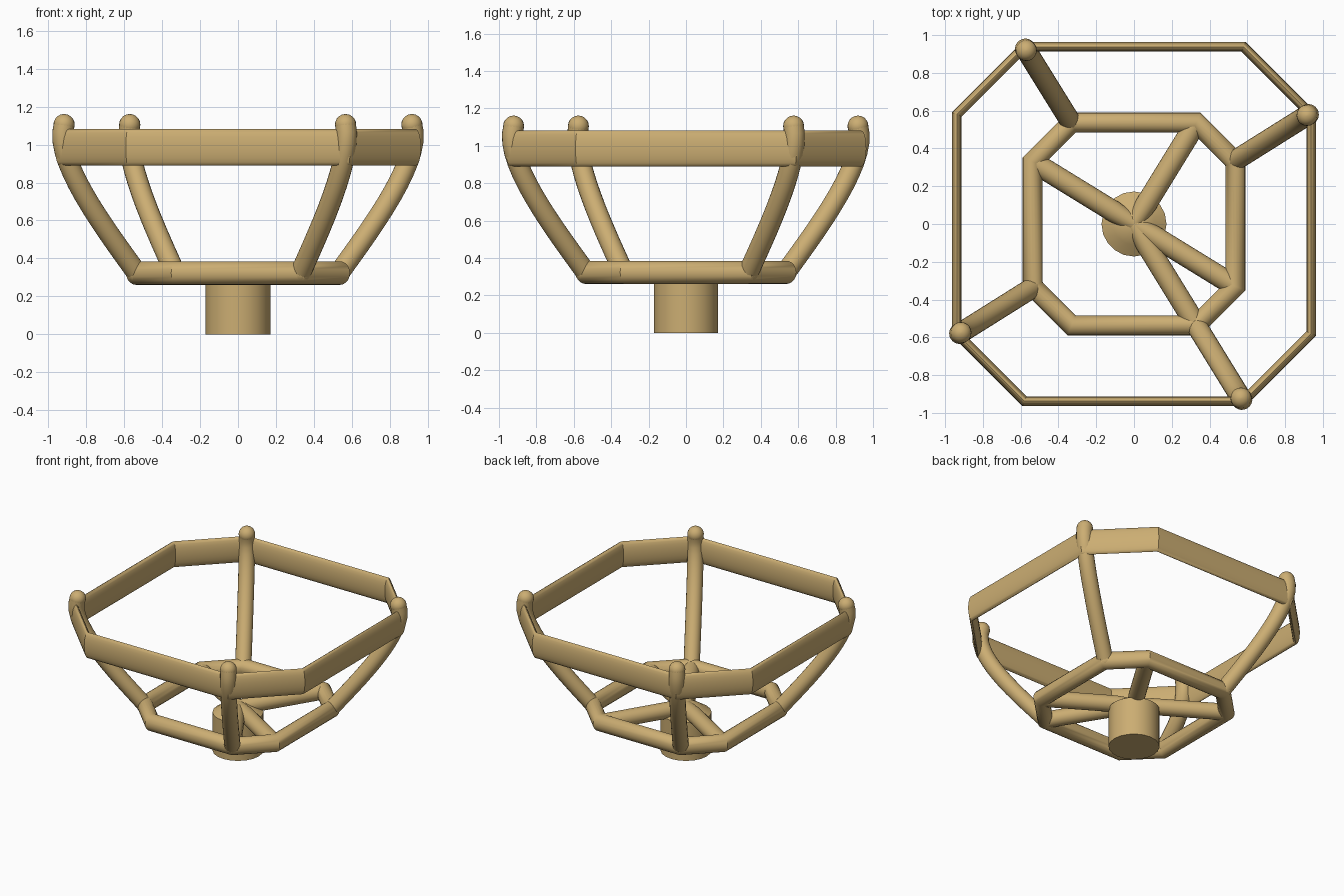
import bpy, bmesh, math
from mathutils import Vector

if "Cube" in bpy.data.objects:
    bpy.data.objects.remove(bpy.data.objects["Cube"])

mat = bpy.data.materials.new("tan_wood")
mat.diffuse_color = (0.60, 0.42, 0.17, 1)
mat.use_nodes = True
mat.node_tree.nodes["Principled BSDF"].inputs["Base Color"].default_value = mat.diffuse_color
Z = Vector((0, 0, 1))
SIDES = 20


def skin(name, rings, closed=False):
    """Bridge successive cross-sections into one smooth-shaded mesh."""
    bm = bmesh.new()
    loops = [[bm.verts.new(p) for p in ring] for ring in rings]
    n, k = len(loops), len(loops[0])
    for i in range(n if closed else n - 1):
        a, b = loops[i], loops[(i + 1) % n]
        for j in range(k):
            bm.faces.new((a[j], a[(j + 1) % k], b[(j + 1) % k], b[j]))
    if not closed:
        bm.faces.new(loops[0][::-1])
        bm.faces.new(loops[-1])
    bmesh.ops.recalc_face_normals(bm, faces=bm.faces)
    me = bpy.data.meshes.new(name)
    bm.to_mesh(me)
    bm.free()
    ob = bpy.data.objects.new(name, me)
    bpy.context.collection.objects.link(ob)
    me.materials.append(mat)
    bpy.ops.object.select_all(action='DESELECT')
    ob.select_set(True)
    bpy.context.view_layer.objects.active = ob
    bpy.ops.object.shade_smooth_by_angle(angle=math.radians(35))
    return ob


def section(c, u, v, a, b):
    return [c + u * (a * math.cos(t)) + v * (b * math.sin(t))
            for t in (2 * math.pi * j / SIDES for j in range(SIDES))]


def octagon_ring(name, near, far, z, a, b):
    """Mitred eight-cornered hoop with an oval section."""
    pts = [(far, near), (near, far), (-near, far), (-far, near),
           (-far, -near), (-near, -far), (near, -far), (far, -near)]
    pts = [Vector((x, y, z)) for x, y in pts]
    rings = []
    for i, p in enumerate(pts):
        d0 = (p - pts[i - 1]).normalized()
        d1 = (pts[(i + 1) % 8] - p).normalized()
        n0, n1 = d0.cross(Z), d1.cross(Z)
        m = (n0 + n1).normalized()
        rings.append(section(p, m, Z, a / m.dot(n0), b))
    return skin(name, rings, True)


def rod(name, pts, side, radii):
    rings = []
    for i, p in enumerate(pts):
        t = (pts[min(i + 1, len(pts) - 1)] - pts[max(i - 1, 0)]).normalized()
        rings.append(section(p, side, t.cross(side).normalized(), radii[i], radii[i]))
    return skin(name, rings)


def ball_joint(name, c, r):
    """Small rounded end or joint."""
    rings = []
    for i in range(11):
        f = math.pi * (0.02 + 0.96 * i / 10)
        s = r * math.sin(f)
        rings.append(section(c - Z * (r * math.cos(f)), Vector((1, 0, 0)), Vector((0, 1, 0)), s, s))
    return skin(name, rings)


# hoops
octagon_ring("upper_ring", 0.58, 0.938, 0.985, 0.026, 0.096)
octagon_ring("lower_ring", 0.33, 0.537, 0.323, 0.053, 0.062)

# hub, tapering into the spokes
hub = [(0.172, 0), (0.172, 0.285), (0.11, 0.325), (0.05, 0.36)]
skin("hub", [section(Z * z, Vector((1, 0, 0)), Vector((0, 1, 0)), r, r) for r, z in hub])

# four spokes under the lower ring
for i, (x, y) in enumerate([(0.33, 0.537), (-0.537, 0.33), (0.537, -0.33), (0.33, -0.537)]):
    e = Vector((x, y, 0.323))
    c = Vector((0, 0, 0.323))
    side = (e - c).cross(Z).normalized()
    rod(f"spoke_{i + 1}", [c, c.lerp(e, 0.2), c.lerp(e, 0.97)], side, [0.045, 0.057, 0.057])

# four curved arms, sampled from a Bezier in the radial plane
foot, ctrl1, ctrl2, tip = (0.63, 0.325), (0.83, 0.56), (1.15, 0.92), (1.082, 1.105)
for i, (x, y) in enumerate([(0.927, 0.582), (-0.582, 0.938), (-0.927, -0.582), (0.578, -0.94)]):
    d = Vector((x, y, 0)).normalized()
    pts = []
    for k in range(15):
        t = k / 14
        w = ((1 - t) ** 3, 3 * t * (1 - t) ** 2, 3 * t * t * (1 - t), t ** 3)
        r, z = (sum(wi * p[q] for wi, p in zip(w, (foot, ctrl1, ctrl2, tip))) for q in (0, 1))
        pts.append(d * r + Z * z)
    rod(f"arm_{i + 1}", pts, d.cross(Z), [0.055] * 15)
    ball_joint(f"arm_tip_{i + 1}", pts[-1], 0.056)
    ball_joint(f"arm_foot_{i + 1}", pts[0], 0.058)
